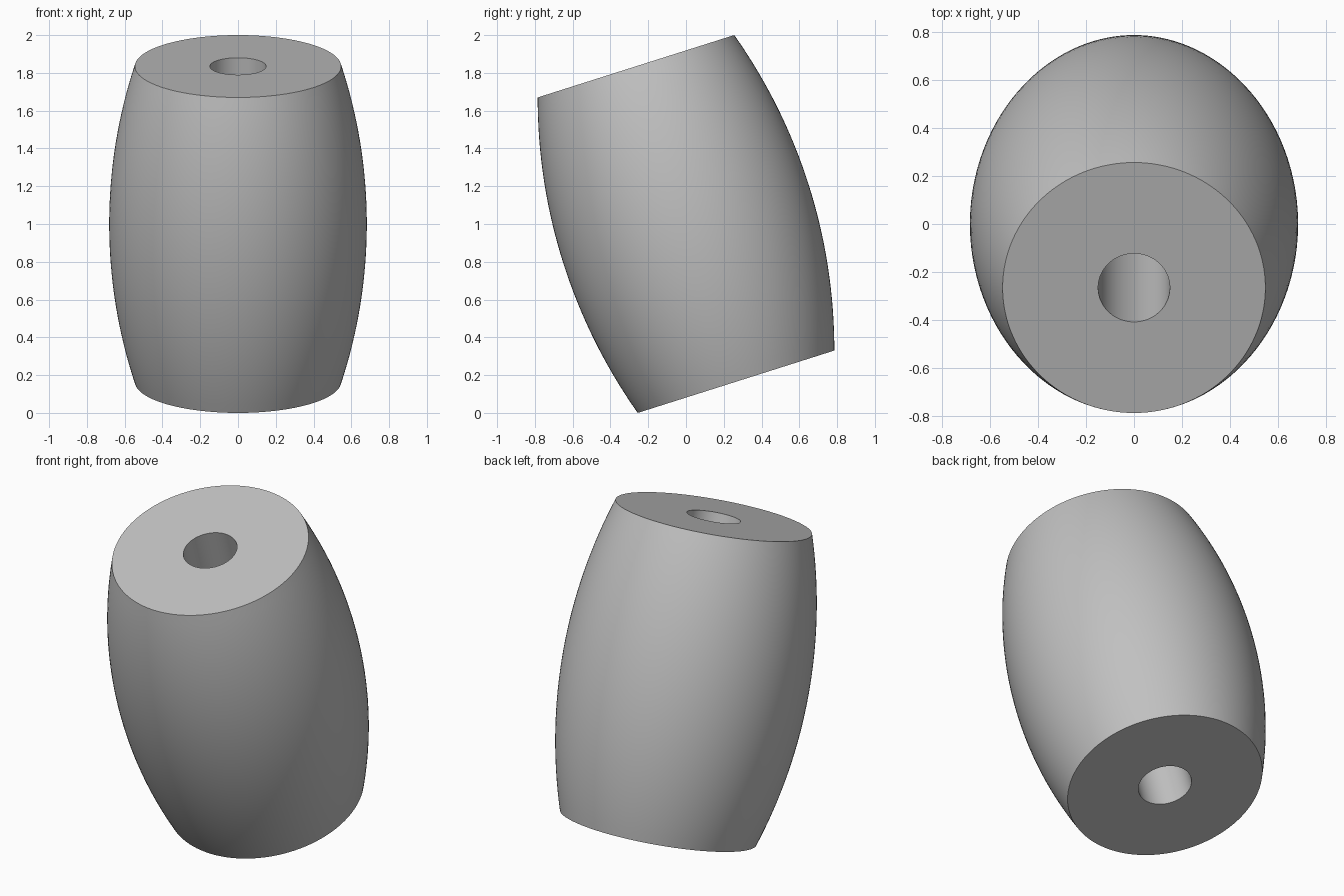
import bpy
import math
from mathutils import Matrix

cube = bpy.data.objects.get("Cube")
if cube:
    bpy.data.objects.remove(cube, do_unlink=True)

HALF_LENGTH = 0.876
END_RADIUS = 0.546
MID_RADIUS = 0.682
HOLE_RADIUS = 0.149
TILT = math.radians(17.6)
SIDES = 128
STEPS = 32

# Plain grey finish
grey = bpy.data.materials.new("grey")
grey.use_nodes = True
colour = (0.53, 0.53, 0.53, 1)
grey.diffuse_color = colour
grey.node_tree.nodes["Principled BSDF"].inputs["Base Color"].default_value = colour

# Closed profile: circular-arc bulge outside, straight bore inside
bulge = MID_RADIUS - END_RADIUS
arc_radius = (HALF_LENGTH ** 2 + bulge ** 2) / (2 * bulge)
arc_angle = math.asin(HALF_LENGTH / arc_radius)
profile = []
for i in range(STEPS + 1):
    a = arc_angle * (2 * i / STEPS - 1)
    profile.append((MID_RADIUS - arc_radius * (1 - math.cos(a)), arc_radius * math.sin(a)))
profile += [(HOLE_RADIUS, HALF_LENGTH), (HOLE_RADIUS, -HALF_LENGTH)]

# Revolve the profile into a barrel with a through hole
verts, faces = [], []
n = len(profile)
for s in range(SIDES):
    t = math.tau * s / SIDES
    verts += [(r * math.cos(t), r * math.sin(t), z) for r, z in profile]
    nxt = (s + 1) % SIDES
    for i in range(n):
        j = (i + 1) % n
        faces.append((s * n + i, nxt * n + i, nxt * n + j, s * n + j))

mesh = bpy.data.meshes.new("barrel_bead")
mesh.from_pydata(verts, [], faces)
mesh.materials.append(grey)

# Lean the barrel towards the front and rest its lower rim on the ground
mesh.transform(Matrix.Translation((0, 0, 1)) @ Matrix.Rotation(TILT, 4, "X"))
mesh.update()
barrel = bpy.data.objects.new("barrel_bead", mesh)
bpy.context.collection.objects.link(barrel)

bpy.ops.object.select_all(action="DESELECT")
barrel.select_set(True)
bpy.context.view_layer.objects.active = barrel
bpy.ops.object.shade_smooth_by_angle(angle=math.radians(30))
